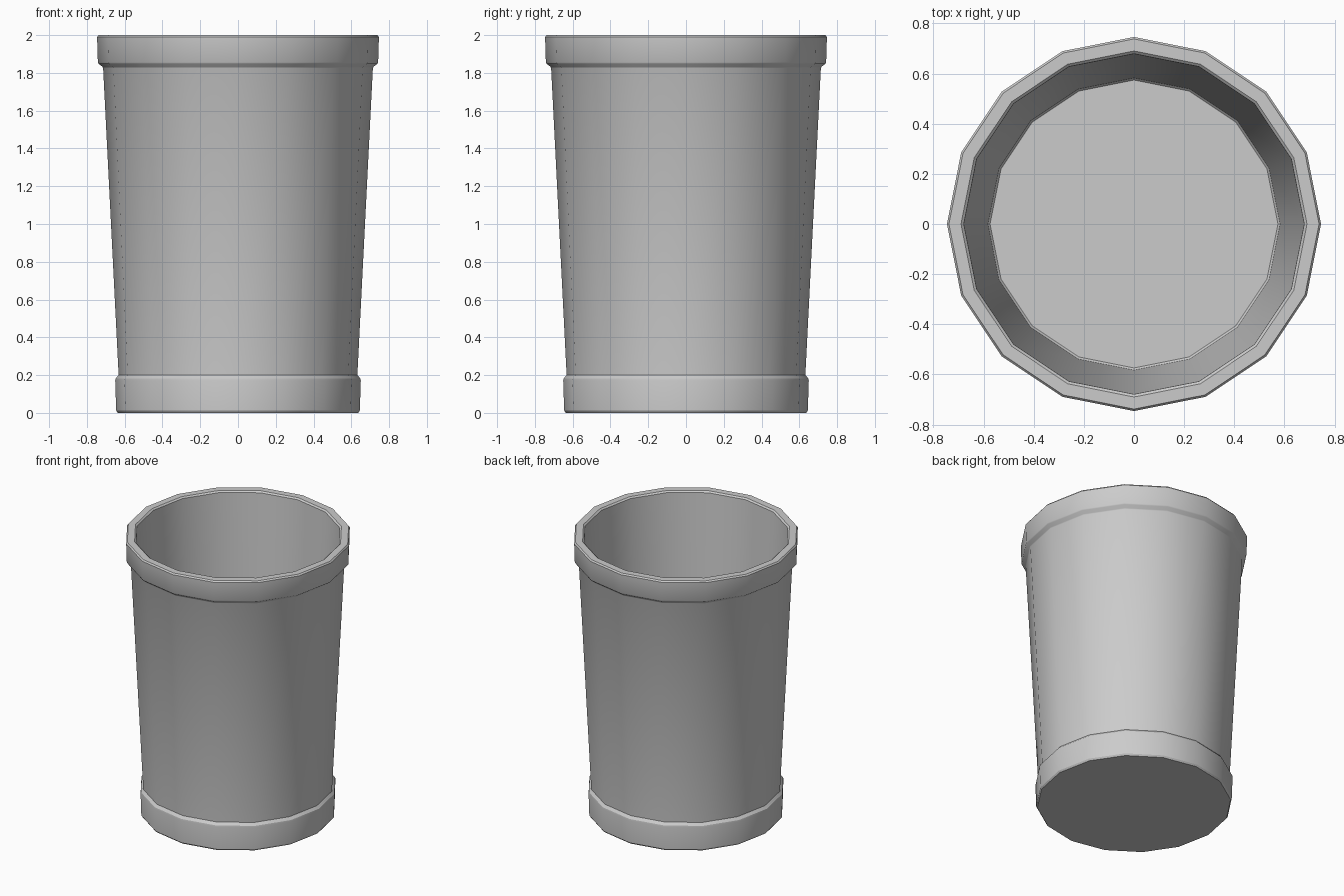
import bpy, bmesh
from math import pi, cos, sin

if "Cube" in bpy.data.objects:
    bpy.data.objects.remove(bpy.data.objects["Cube"])

SIDES = 16

# Wall cross-section (radius, height): base band, tapered wall, rim, inner wall, floor
profile = [
    (0.637, 0.0), (0.645, 0.012), (0.65, 0.17), (0.648, 0.182), (0.632, 0.20),
    (0.714, 1.825), (0.717, 1.832), (0.738, 1.848), (0.742, 1.856),
    (0.746, 1.99), (0.738, 2.0),
    (0.69, 2.0), (0.679, 1.99), (0.583, 0.125), (0.574, 0.115),
]


def lathe(name, points):
    """Spin a profile into closed rings and cap both ends."""
    bm = bmesh.new()
    rings = [[bm.verts.new((r * cos(2 * pi * i / SIDES), r * sin(2 * pi * i / SIDES), z))
              for i in range(SIDES)] for r, z in points]
    for a, b in zip(rings, rings[1:]):
        for i in range(SIDES):
            j = (i + 1) % SIDES
            bm.faces.new((a[i], a[j], b[j], b[i]))
    bm.faces.new(rings[0][::-1])
    bm.faces.new(rings[-1])
    bmesh.ops.recalc_face_normals(bm, faces=bm.faces[:])
    mesh = bpy.data.meshes.new(name)
    bm.to_mesh(mesh)
    bm.free()
    obj = bpy.data.objects.new(name, mesh)
    bpy.context.collection.objects.link(obj)
    return obj


# Tapered open bin
bin_obj = lathe("waste_bin", profile)
bpy.context.view_layer.objects.active = bin_obj
bin_obj.select_set(True)
bpy.ops.object.shade_smooth_by_angle(angle=pi / 6)
